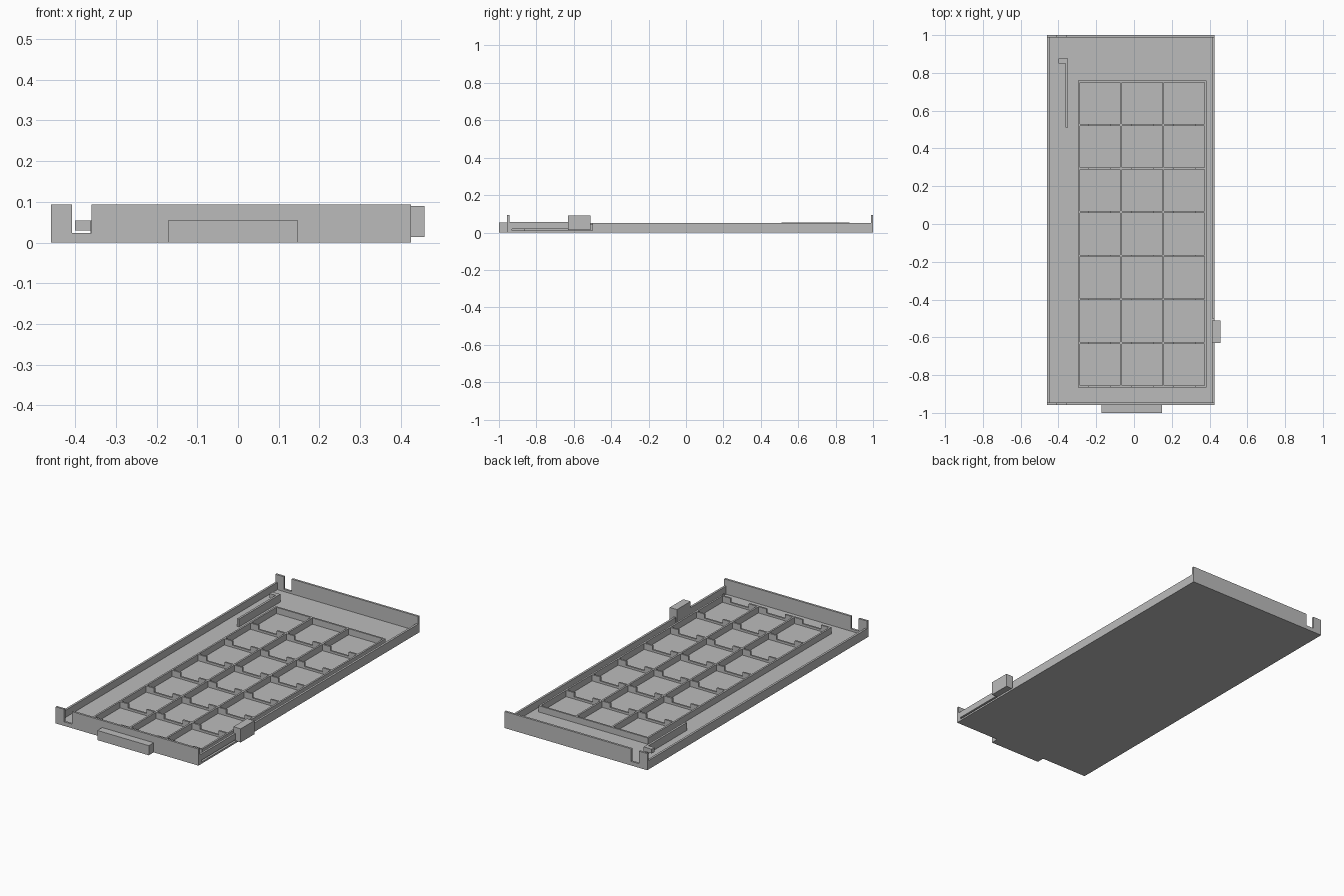
import bpy

if "Cube" in bpy.data.objects:
    bpy.data.objects.remove(bpy.data.objects["Cube"])

grey = bpy.data.materials.new("plain grey")
grey.use_nodes = True
colour = (0.5, 0.5, 0.5, 1)
grey.diffuse_color = colour
grey.node_tree.nodes["Principled BSDF"].inputs["Base Color"].default_value = colour


def box(name, x, y, z):
    """Box given by its (low, high) range on each axis."""
    mesh = bpy.data.meshes.new(name)
    corners = [(a, b, c) for a in x for b in y for c in z]
    faces = [(0, 1, 3, 2), (4, 6, 7, 5), (0, 4, 5, 1),
             (2, 3, 7, 6), (0, 2, 6, 4), (1, 5, 7, 3)]
    mesh.from_pydata(corners, [], faces)
    mesh.materials.append(grey)
    obj = bpy.data.objects.new(name, mesh)
    bpy.context.collection.objects.link(obj)
    return obj


LEFT, RIGHT, FRONT, BACK = -0.46, 0.425, -0.957, 1.0
T = 0.012
FLOOR, SIDE, END = 0.01, 0.05, 0.093

# Tray floor and side walls
box("tray_floor", (LEFT, RIGHT), (FRONT, BACK), (0, FLOOR))
box("right_side_wall", (LEFT, LEFT + T), (FRONT, BACK), (FLOOR, SIDE))
box("left_side_wall", (RIGHT - T, RIGHT), (-0.5, BACK), (FLOOR, SIDE))

# Tall end walls, each with a cable notch
for name, y0 in (("front", FRONT), ("back", BACK - T)):
    y = (y0, y0 + T)
    last = RIGHT - T if name == "front" else RIGHT
    box(name + "_wall_corner", (LEFT, -0.408), y, (FLOOR, END))
    box(name + "_wall_notch_sill", (-0.408, -0.36), y, (FLOOR, 0.023))
    box(name + "_wall", (-0.36, last), y, (FLOOR, END))
box("front_wall_end", (RIGHT - T, RIGHT), (FRONT, FRONT + T), (0.055, END))

# Spring arm over a slit, with its catch
box("spring_arm_root", (RIGHT - T, RIGHT), (FRONT, -0.93), (FLOOR, 0.055))
box("spring_arm", (RIGHT - T, RIGHT), (-0.93, -0.51), (0.02, 0.055))
box("spring_catch", (RIGHT, 0.458), (-0.63, -0.51), (0.014, 0.09))
box("spring_catch_back", (RIGHT - T, RIGHT), (-0.63, -0.51), (0.014, 0.09))

# Front finger lip
box("front_lip", (-0.172, 0.147), (-1, FRONT), (0, 0.054))

# Hooked cable guide
box("guide_wall", (-0.362, -0.35), (0.51, 0.875), (FLOOR, 0.054))
box("guide_hook", (-0.4, -0.362), (0.85, 0.875), (0.03, 0.054))

# Compartment grid: long walls plain, cross walls notched in each cell
X0, X1, Y0, Y1 = -0.297, 0.383, -0.865, 0.76
COLS, ROWS, W, TOP = 3, 7, 0.01, 0.045
col_step = (X1 - X0 - W) / COLS
row_step = (Y1 - Y0 - W) / ROWS
for i in range(COLS + 1):
    x = X0 + i * col_step
    box(f"grid_long_wall_{i}", (x, x + W), (Y0, Y1), (FLOOR, TOP))
for j in range(ROWS + 1):
    y = (Y0 + j * row_step, Y0 + j * row_step + W)
    if j == ROWS:
        box("grid_back_wall", (X0, X1), y, (FLOOR, TOP))
        continue
    box(f"grid_cross_wall_{j}", (X0, X1), y, (FLOOR, 0.022))
    for i in range(COLS):
        a, b = X0 + i * col_step, X0 + (i + 1) * col_step + W
        box(f"grid_tab_{j}_{i}_a", (a, a + 0.06), y, (0.022, TOP))
        box(f"grid_tab_{j}_{i}_b", (b - 0.06, b), y, (0.022, TOP))
